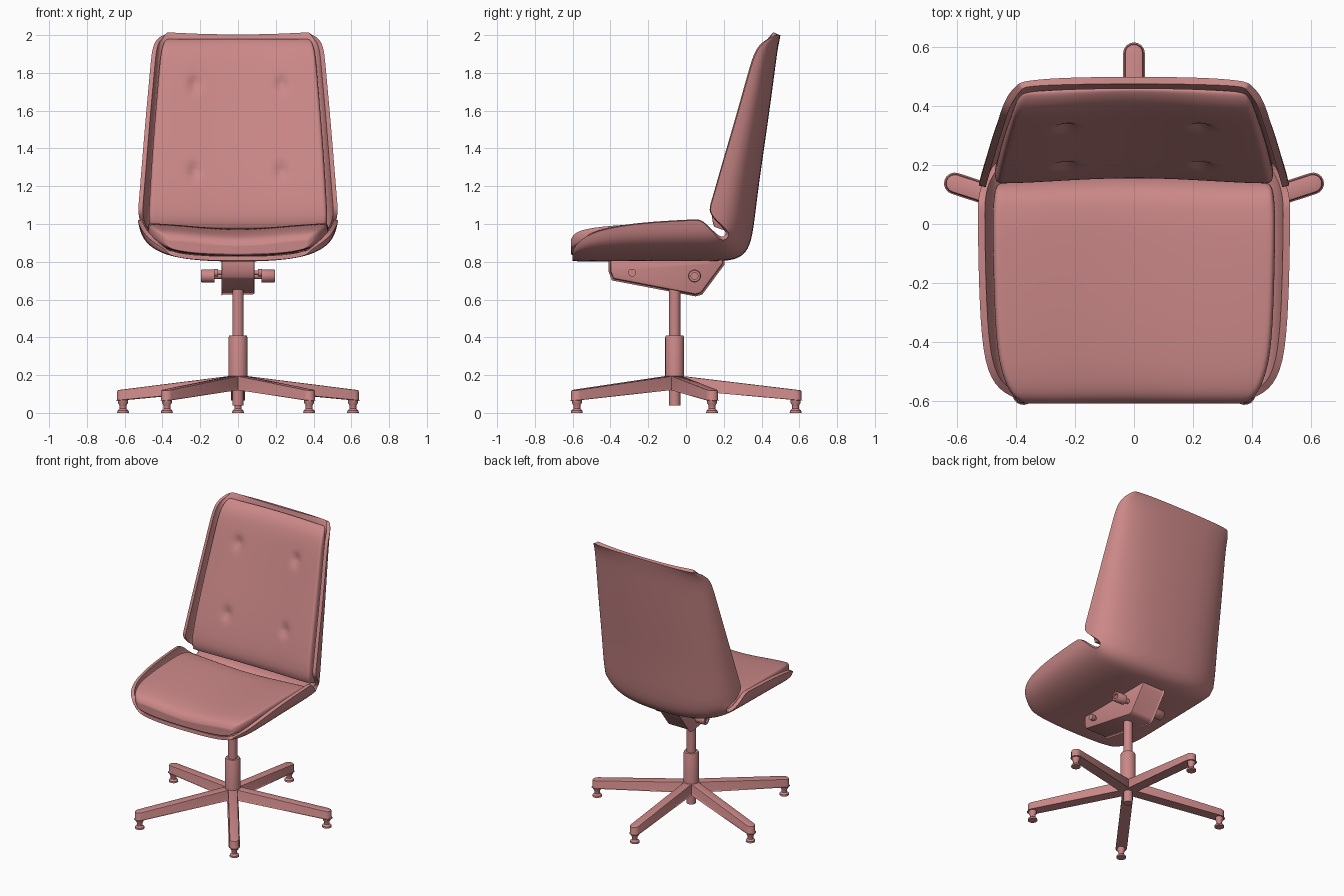
import bpy, bmesh, math
from mathutils import Vector, Matrix

if "Cube" in bpy.data.objects:
    bpy.data.objects.remove(bpy.data.objects["Cube"])

COLOUR = (0.6, 0.245, 0.245, 1)
mat = bpy.data.materials.new("dusty pink")
mat.use_nodes = True
mat.diffuse_color = COLOUR
mat.node_tree.nodes["Principled BSDF"].inputs["Base Color"].default_value = COLOUR


def build(name, verts, faces, mods=(), angle=40):
    """Make a mesh object, apply its modifiers and shade it."""
    mesh = bpy.data.meshes.new(name)
    mesh.from_pydata([tuple(v) for v in verts], [], faces)
    mesh.materials.append(mat)
    obj = bpy.data.objects.new(name, mesh)
    bpy.context.collection.objects.link(obj)
    bpy.ops.object.select_all(action="DESELECT")
    obj.select_set(True)
    bpy.context.view_layer.objects.active = obj
    for kind, settings in mods:
        mod = obj.modifiers.new(kind.title(), kind)
        for key, value in settings.items():
            setattr(mod, key, value)
        bpy.ops.object.modifier_apply(modifier=mod.name)
    bm = bmesh.new()
    bm.from_mesh(mesh)
    bmesh.ops.recalc_face_normals(bm, faces=bm.faces)
    bm.to_mesh(mesh)
    bm.free()
    bpy.ops.object.shade_smooth_by_angle(angle=math.radians(angle))
    return obj


def prism(name, loop_a, loop_b, bevel):
    """Solid between two matching outlines."""
    n = len(loop_a)
    faces = [list(range(n)), list(range(n, 2 * n))]
    faces += [(i, (i + 1) % n, n + (i + 1) % n, n + i) for i in range(n)]
    mods = [("BEVEL", dict(width=bevel, segments=2, limit_method="ANGLE"))]
    return build(name, loop_a + loop_b, faces, mods)


def lathe(name, profile, matrix, sides=24):
    """Turn (radius, height) points around local z, with closed ends."""
    verts, faces = [], []
    for r, h in profile:
        for k in range(sides):
            a = math.tau * k / sides
            verts.append(matrix @ Vector((r * math.cos(a), r * math.sin(a), h)))
    for s in range(len(profile) - 1):
        for k in range(sides):
            a, b = s * sides + k, s * sides + (k + 1) % sides
            faces.append((a, b, b + sides, a + sides))
    faces += [list(range(sides)), list(range(len(verts) - sides, len(verts)))]
    return build(name, verts, faces)


SEG = 6          # segments on each half of the U section
POWER = 0.8      # squareness of the U section


def section(a):
    """Sideways and depth fractions of the U section at an angle."""
    return (math.copysign(abs(math.sin(a)) ** POWER, a),
            1 - max(math.cos(a), 0) ** POWER)


# Shell: stations of (spine y, spine z, rim y, rim z, half width)
shell = [
    (-.60, .805, -.60, .86, .38), (-.57, .80, -.57, .91, .46),
    (-.48, .80, -.48, .965, .51), (-.28, .80, -.28, 1.0, .525),
    (0, .80, -.06, 1.015, .53), (.18, .80, .05, 1.02, .53),
    (.275, .81, .085, 1.02, .53), (.335, .86, .118, 1.06, .53),
    (.36, .97, .14, 1.12, .525), (.385, 1.2, .19, 1.3, .51),
    (.43, 1.5, .265, 1.55, .49), (.47, 1.8, .34, 1.82, .465),
    (.485, 1.92, .375, 1.93, .455), (.498, 1.985, .43, 1.975, .435),
    (.5, 2.0, .47, 2.0, .40)]
SLOT = 6         # the slot opens after this station
verts, faces = [], []
for py, pz, ry, rz, w in shell:
    for i in range(-SEG, SEG + 1):
        x, d = section(i / SEG * math.pi / 2)
        verts.append((w * x, py + (ry - py) * d, pz + (rz - pz) * d))
row = 2 * SEG + 1
for s in range(len(shell) - 1):
    for i in range(row - 1):
        if s == SLOT and not 2 <= i < row - 3:
            continue
        a = s * row + i
        faces.append((a, a + 1, a + row + 1, a + row))
build("seat_shell", verts, faces,
      [("SUBSURF", dict(levels=2)),
       ("SOLIDIFY", dict(thickness=.024, offset=1))])


def cushion(name, stations, sag):
    """Pillow that fills the U section, slightly hollow in the middle."""
    verts, faces = [], []
    for py, pz, ry, rz, w in stations:
        p, r = Vector((0, py, pz)), Vector((0, ry, rz))
        length = (r - p).length
        out = (r - p) / length
        under, top = [], []
        for i in range(-SEG, SEG + 1):
            x, d = section(i / SEG * math.radians(76))
            side = Vector(((w - .032) * x, 0, 0))
            under.append(p + side + out * (.03 + (length - .05) * d))
            hollow = sag * math.cos(x * math.pi / 2) ** 2
            top.append(p + side + out * (length - hollow))
        verts += under + top[::-1]
    ring = 2 * row
    for s in range(len(stations) - 1):
        for i in range(ring):
            a, b = s * ring + i, s * ring + (i + 1) % ring
            faces.append((a, b, b + ring, a + ring))
    for base in (0, (len(stations) - 1) * ring):
        for i in range(row - 1):
            faces.append((base + i, base + i + 1,
                          base + ring - 2 - i, base + ring - 1 - i))
    return build(name, verts, faces, [("SUBSURF", dict(levels=3))], 180)


cushion("seat_cushion", [
    (-.61, .81, -.61, .915, .41), (-.59, .80, -.59, .96, .46),
    (-.48, .80, -.48, .985, .507), (-.28, .80, -.28, 1.0, .52),
    (0, .80, -.04, 1.005, .525), (.14, .80, .04, 1.0, .525),
    (.2, .80, .12, .985, .515)], .03)

back = cushion("back_cushion", [
    (.33, .92, .15, .985, .505), (.34, .95, .135, 1.02, .52),
    (.36, 1.03, .14, 1.1, .515), (.385, 1.2, .187, 1.29, .505),
    (.43, 1.5, .262, 1.55, .485), (.465, 1.78, .332, 1.8, .462),
    (.485, 1.92, .372, 1.93, .45), (.495, 1.985, .43, 1.98, .425)], .02)

# Button dimples pressed into the front of the back cushion
for v in back.data.vertices:
    if v.normal.y < 0:
        push = 0
        for bz in (1.28, 1.74):
            r2 = (abs(v.co.x) - .23) ** 2 + (v.co.z - bz) ** 2
            push += .022 * math.exp(-r2 / .001)
        v.co.y += push

# Tilt mechanism under the seat
outline = [(-.40, .81), (-.40, .75), (-.385, .71), (.05, .627),
           (.08, .635), (.195, .79), (.195, .81)]
prism("tilt_housing", [Vector((-.088, y, z)) for y, z in outline],
      [Vector((.088, y, z)) for y, z in outline], .012)

for side, label in ((1, "left"), (-1, "right")):
    turn = Matrix.Rotation(side * math.pi / 2, 4, "Y")
    lathe(label + "_tilt_knob",
          [(.016, .07), (.016, .125), (.034, .125), (.034, .192),
           (.03, .197), (.018, .197), (.018, .185)],
          Matrix.Translation((0, .045, .725)) @ turn)
    lathe(label + "_pivot_bolt",
          [(.012, .07), (.012, .105), (.021, .105), (.021, .128)],
          Matrix.Translation((0, -.285, .742)) @ turn)

# Column
CENTRE = Matrix.Translation((0, -.06, 0))
lathe("gas_lift", [(.03, .04), (.03, .70)], CENTRE)
lathe("column_sleeve", [(.05, .13), (.05, .40), (.046, .41), (.03, .41)], CENTRE)

# Five-star base with glides
HALF, TIP = .031, .64
plan = [(0, -HALF)]
for k in range(9):
    a = math.pi * (k / 8 - .5)
    plan.append((TIP + HALF * math.cos(a), HALF * math.sin(a)))
plan.append((0, HALF))
for k in range(5):
    spin = CENTRE @ Matrix.Rotation(math.radians(90 + 72 * k), 4, "Z")
    low = [spin @ Vector((r, w, .125 - .09 * r)) for r, w in plan]
    high = [spin @ Vector((r, w, .2 - .12 * r)) for r, w in plan]
    prism(f"base_leg_{k + 1}", low, high, .006)
    lathe(f"glide_{k + 1}",
          [(.031, 0), (.03, .012), (.018, .022), (.018, .04),
           (.026, .052), (.026, .08)],
          spin @ Matrix.Translation((TIP, 0, 0)), 20)
